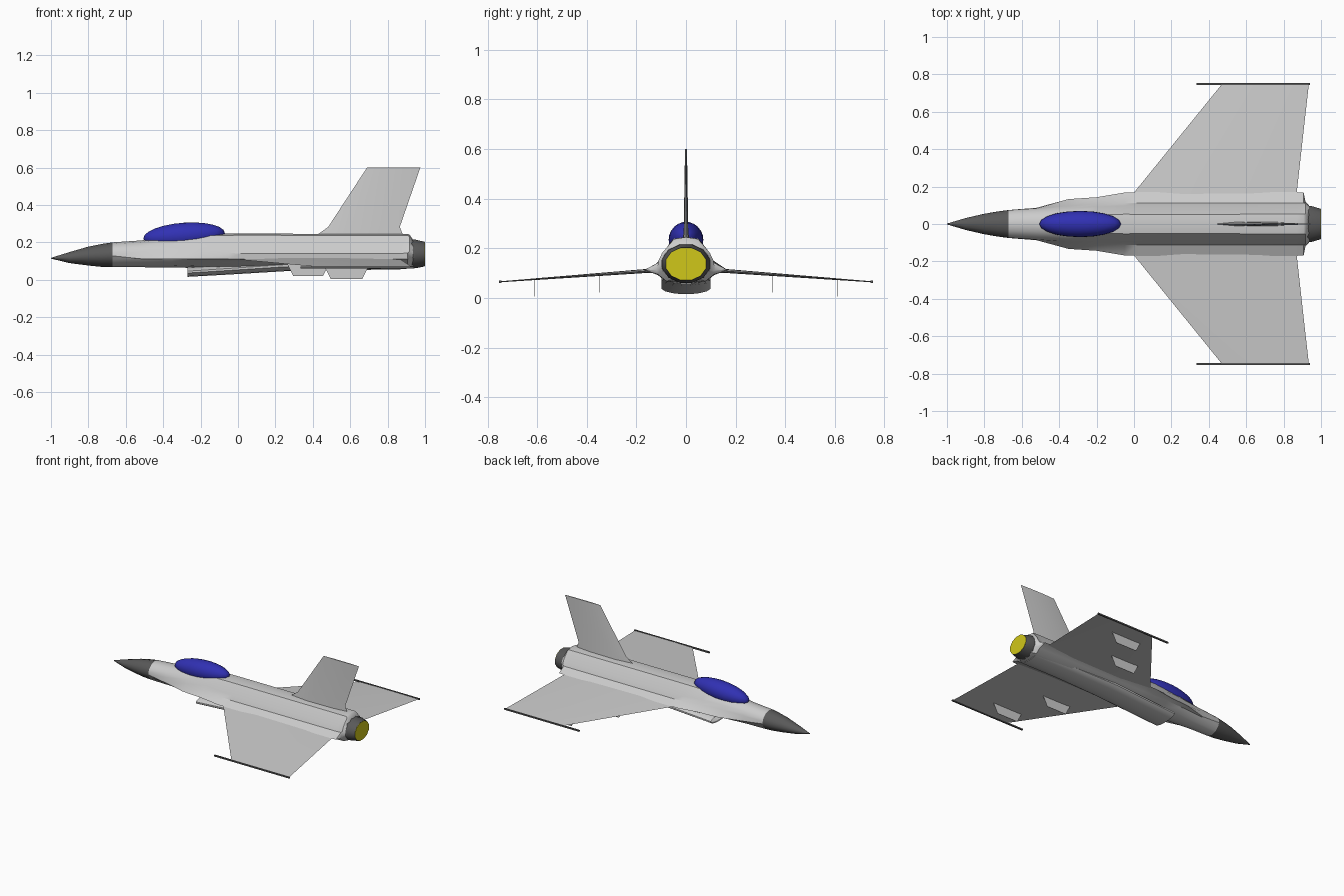
import bpy, bmesh, math
from mathutils import Vector

cube = bpy.data.objects.get("Cube")
if cube:
    bpy.data.objects.remove(cube, do_unlink=True)


def material(name, r, g, b):
    m = bpy.data.materials.new(name)
    m.use_nodes = True
    m.diffuse_color = (r, g, b, 1)
    bsdf = next(n for n in m.node_tree.nodes if n.type == 'BSDF_PRINCIPLED')
    bsdf.inputs["Base Color"].default_value = (r, g, b, 1)
    bsdf.inputs["Roughness"].default_value = 0.7
    return m


GREY = material("airframe grey", 0.6, 0.6, 0.6)
DARK = material("dark grey", 0.1, 0.1, 0.1)
BLUE = material("canopy blue", 0.03, 0.03, 0.45)
YELLOW = material("exhaust yellow", 0.63, 0.57, 0.01)


def finish(name, bm, mats, angle=35):
    bmesh.ops.recalc_face_normals(bm, faces=bm.faces)
    mesh = bpy.data.meshes.new(name)
    bm.to_mesh(mesh)
    bm.free()
    for m in mats:
        mesh.materials.append(m)
    ob = bpy.data.objects.new(name, mesh)
    bpy.context.scene.collection.objects.link(ob)
    bpy.ops.object.select_all(action='DESELECT')
    bpy.context.view_layer.objects.active = ob
    ob.select_set(True)
    if angle:
        bpy.ops.object.shade_smooth_by_angle(angle=math.radians(angle))
    return ob


def loft(rings, cap_start=True, cap_end=True):
    """Skin a list of point rings and return the bmesh."""
    bm = bmesh.new()
    rows = [[bm.verts.new(p) for p in ring] for ring in rings]
    n = len(rows[0])
    for a, b in zip(rows, rows[1:]):
        for i in range(n):
            j = (i + 1) % n
            bm.faces.new((a[i], a[j], b[j], b[i]))
    if cap_start:
        bm.faces.new(rows[0])
    if cap_end:
        bm.faces.new(rows[-1])
    return bm


# Half cross-section of the rear body, from spine to belly (shelf point is index 4)
HULL = [(0, .246), (.052, .238), (.098, .17), (.112, .14), (.17, .112),
        (.115, .093), (.08, .066), (0, .06)]
ANGLES = [0, 30, 60, 80, 95, 112, 145, 180]


def hull_ring(x, width, bottom, top, blend=0, shelf=0):
    """Ring that blends from an ellipse (0) to the shelved hull (1)."""
    mid, half = (top + bottom) / 2, (top - bottom) / 2
    pts = []
    for i, (deg, (hy, hz)) in enumerate(zip(ANGLES, HULL)):
        a = math.radians(deg)
        y, z = width * math.sin(a), mid + half * math.cos(a)
        y, z = y + (hy - y) * blend, z + (hz - z) * blend
        if i == 4 and shelf:
            y, z = shelf, .112
        pts.append((x, y, z))
    return pts + [(x, -y, z) for x, y, z in pts[-2:0:-1]]


# Nose cone
nose = [(-1, .002, .113, .117), (-.9, .032, .089, .148), (-.8, .055, .076, .177),
        (-.73, .067, .069, .191), (-.67, .075, .067, .2)]
finish("nose_cone", loft([hull_ring(*s) for s in nose]), [DARK])

# Fuselage with the side shelves
body = [(-.67, .075, .067, .2), (-.52, .084, .067, .21, 0, .087),
        (-.35, .092, .067, .228, .25, .133), (-.2, .1, .066, .243, .55, .143),
        (-.05, .108, .064, .248, .9, .168), (.02, .11, .062, .246, 1, .17),
        (.87, .112, .058, .238, .95, .17), (.907, .112, .058, .238, .9, .168),
        (.917, .11, .058, .236, .5, .118), (.935, .1, .06, .215)]
finish("fuselage", loft([hull_ring(*s) for s in body]), [GREY])


def oval(x, ry, rz, z, n=12):
    return [(x, ry * math.sin(t), z + rz * math.cos(t))
            for t in (math.tau * (i + .5) / n for i in range(n))]


# Exhaust nozzle and its glowing end disc
finish("nozzle", loft([oval(.925, .1, .08, .138), oval(.95, .099, .079, .138),
                       oval(.998, .084, .068, .137)]), [DARK])
finish("exhaust_disc", loft([oval(.994, .083, .067, .137), oval(1, .083, .067, .137)]), [YELLOW], 0)

# Air intake under the belly with a hollow mouth
intake = [oval(-.12, .07, .012, .044, 16), oval(-.265, .09, .02, .04, 16),
          oval(-.27, .1, .026, .041, 16), oval(-.05, .1, .028, .055, 16),
          oval(.25, .1, .03, .075, 16), oval(.9, .085, .03, .086, 16)]
finish("air_intake", loft(intake), [GREY])

# Canopy bubble, tilted slightly up towards the rear
bm = bmesh.new()
bmesh.ops.create_uvsphere(bm, u_segments=20, v_segments=12, radius=1)
for v in bm.verts:
    x, y, z = v.co
    v.co = (-.288 + .218 * x, .07 * y, .235 + .07 * z + .014 * x)
finish("canopy", bm, [BLUE], 60)


def foil(x0, x1, half, place):
    """Diamond aerofoil from x0 to x1; place turns (x, offset) into a point."""
    a, b = x0 + (x1 - x0) * .3, x0 + (x1 - x0) * .75
    outline = [(x0, 0), (a, half), (b, half * .8), (x1, 0), (b, -half * .8), (a, -half)]
    return [place(x, o) for x, o in outline]


# Tail fin with a swept root fillet
fin = [(.4, .885, .012, .225), (.43, .88, .012, .245), (.482, .865, .009, .282), (.69, .975, .004, .6)]
finish("tail_fin", loft([foil(a, b, h, lambda x, o, z=z: (x, o, z)) for a, b, h, z in fin]), [GREY], 20)


def box(name, x0, x1, y, z, size, mat):
    bm = bmesh.new()
    bmesh.ops.create_cube(bm, size=1)
    for v in bm.verts:
        v.co = Vector(((x0 + x1) / 2 + v.co.x * (x1 - x0), y + v.co.y * size, z + v.co.z * size))
    finish(name, bm, [mat], 0)


def pylon(name, y, top, bottom, x0, x1):
    """Thin trapezoid plate hanging below the wing."""
    outline = [(x0, top), (x1, top), (x1 - .035, bottom), (x0 + .035, bottom)]
    finish(name, loft([[(x, y + o, z) for x, z in outline] for o in (-.0015, .0015)]), [GREY], 0)


for side, s in (("left", 1), ("right", -1)):
    # Wing drooping towards the tip
    spans = [(-.06, .865, .009, .1, .112), (0, .87, .008, .168, .108), (.472, .935, .002, .75, .065)]
    rings = [foil(a, b, h, lambda x, o, y=y, z=z: (x, s * y, z + o)) for a, b, h, y, z in spans]
    finish(side + "_wing", loft(rings), [GREY], 20)
    # Wing-tip rail and the two pylons
    box(side + "_tip_rail", .335, .94, s * .748, .065, .01, DARK)
    pylon(side + "_inner_pylon", s * .35, .092, .021, .26, .49)
    pylon(side + "_outer_pylon", s * .61, .074, .005, .46, .7)
